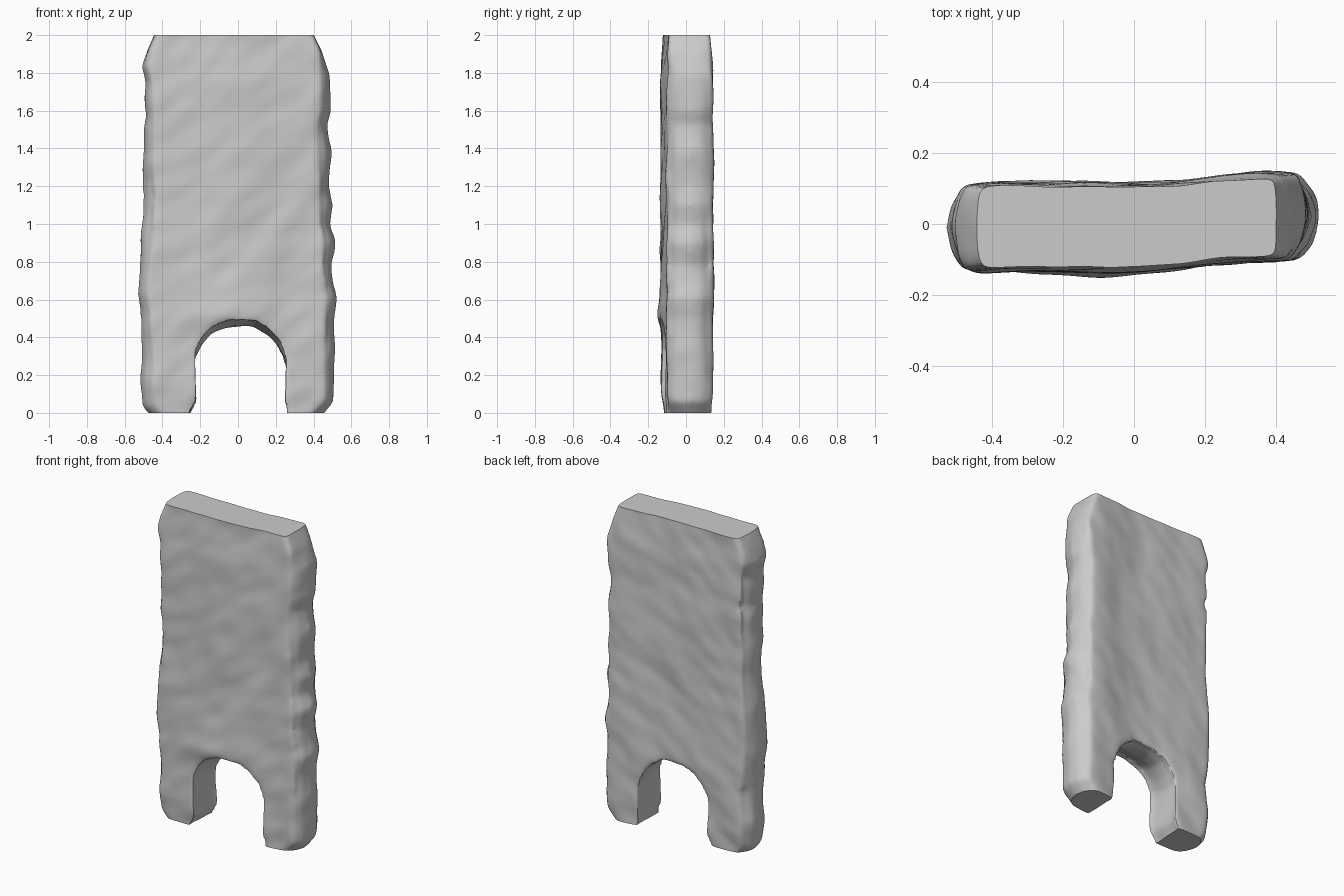
import bpy, bmesh, math
from mathutils import Vector, noise

if "Cube" in bpy.data.objects:
    bpy.data.objects.remove(bpy.data.objects["Cube"])

# Front silhouette: worn left and right edges, and the arched opening (x, z)
LEFT = [(-.455, -.03), (-.505, .035), (-.516, .2), (-.513, .4), (-.516, .5), (-.532, .63),
        (-.514, .85), (-.511, 1.0), (-.504, 1.15), (-.509, 1.3), (-.501, 1.5), (-.486, 1.57),
        (-.497, 1.67), (-.493, 1.76), (-.508, 1.84), (-.484, 1.91), (-.43, 2.02), (-.415, 2.06)]
RIGHT = [(.385, 2.06), (.405, 2.0), (.447, 1.9), (.485, 1.79), (.494, 1.6), (.47, 1.53),
         (.493, 1.4), (.485, 1.2), (.506, 1.1), (.488, 1.0), (.516, .9), (.492, .78),
         (.53, .61), (.511, .5), (.514, .3), (.508, .06), (.43, -.03)]
ARCH = [(.27, -.03), (.257, .15), (.252, .3), (.22, .39), (.16, .46), (.09, .5), (.03, .505),
        (-.06, .495), (-.15, .46), (-.2, .4), (-.233, .32), (-.234, .06), (-.28, -.03)]
# Depth layers: y, side-edge inset, sag of the arch roof
LAYERS = [(-.118, .065, 0), (-.075, .022, .01), (0, 0, .04), (.06, .012, .045), (.118, .055, .025)]


def smoothstep(a, b, v):
    t = max(0, min(1, (v - a) / (b - a)))
    return t * t * (3 - 2 * t)


def layer_points(y, inset, sag):
    def side(x, z):
        k = inset * (1 - .85 * smoothstep(1.6, 2.0, z))
        k *= 1 + .7 * noise.noise(Vector((x * 9, y * 8, z * 5)))
        return Vector((x - math.copysign(k, x), y, z))
    pts = [side(x, z) for x, z in LEFT + RIGHT]
    return pts + [Vector((x * (1 - sag * .4), y, z - sag * smoothstep(.15, .4, z))) for x, z in ARCH]


# Rough slab lofted through the depth layers
bm = bmesh.new()
rings = [[bm.verts.new(p) for p in layer_points(*lay)] for lay in LAYERS]
for a, b in zip(rings, rings[1:]):
    for i in range(len(a)):
        j = (i + 1) % len(a)
        bm.faces.new((a[i], a[j], b[j], b[i]))
caps = [bm.faces.new(rings[0]), bm.faces.new(rings[-1])]
bmesh.ops.triangulate(bm, faces=caps)
bmesh.ops.recalc_face_normals(bm, faces=bm.faces)
mesh = bpy.data.meshes.new("stone_slab")
bm.to_mesh(mesh)
bm.free()
slab = bpy.data.objects.new("stone_slab", mesh)
bpy.context.collection.objects.link(slab)
bpy.context.view_layer.objects.active = slab
slab.select_set(True)

# Even mesh with softened corners
rm = slab.modifiers.new("remesh", 'REMESH')
rm.mode = 'VOXEL'
rm.voxel_size = .014
sm = slab.modifiers.new("soften", 'SMOOTH')
sm.factor = .5
sm.iterations = 12
for name in ("remesh", "soften"):
    bpy.ops.object.modifier_apply(modifier=name)

# Weathering, slight bow and swelling
bm = bmesh.new()
bm.from_mesh(slab.data)
bm.normal_update()
moves = []
for v in bm.verts:
    p, n = v.co.copy(), v.normal.copy()
    big = noise.noise(Vector((p.x * 4 + 3, p.y * 5, p.z * 4 - p.x * 2)))
    small = noise.noise(Vector((p.x * 7, p.y * 7 + 7, p.z * 9 - p.x * 4)))
    d = n * (.01 * big + .006 * small)
    d.x *= .8
    swell = smoothstep(0, .15, p.z) * (1 - smoothstep(1.75, 2.0, p.z))
    d.y += p.y * (.09 * swell - .05)
    d.y += -.01 + .03 * smoothstep(0, .4, p.x)
    if n.y < -.2:   # lip above the arch
        d.y -= .02 * math.exp(-((p.x + .1) / .16) ** 2 - ((p.z - .52) / .07) ** 2)
    moves.append((v, p + d))
for v, co in moves:
    v.co = co

# Flat cut top and feet
for z, sign in ((2, 1), (0, -1)):
    geom = bm.verts[:] + bm.edges[:] + bm.faces[:]
    cut = bmesh.ops.bisect_plane(bm, geom=geom, plane_co=(0, 0, z), plane_no=(0, 0, sign), clear_outer=True)
    rim = [e for e in cut["geom_cut"] if isinstance(e, bmesh.types.BMEdge)]
    bmesh.ops.holes_fill(bm, edges=rim, sides=0)
bmesh.ops.recalc_face_normals(bm, faces=bm.faces)
bm.to_mesh(slab.data)
bm.free()
bpy.ops.object.shade_smooth_by_angle(angle=math.radians(45))
